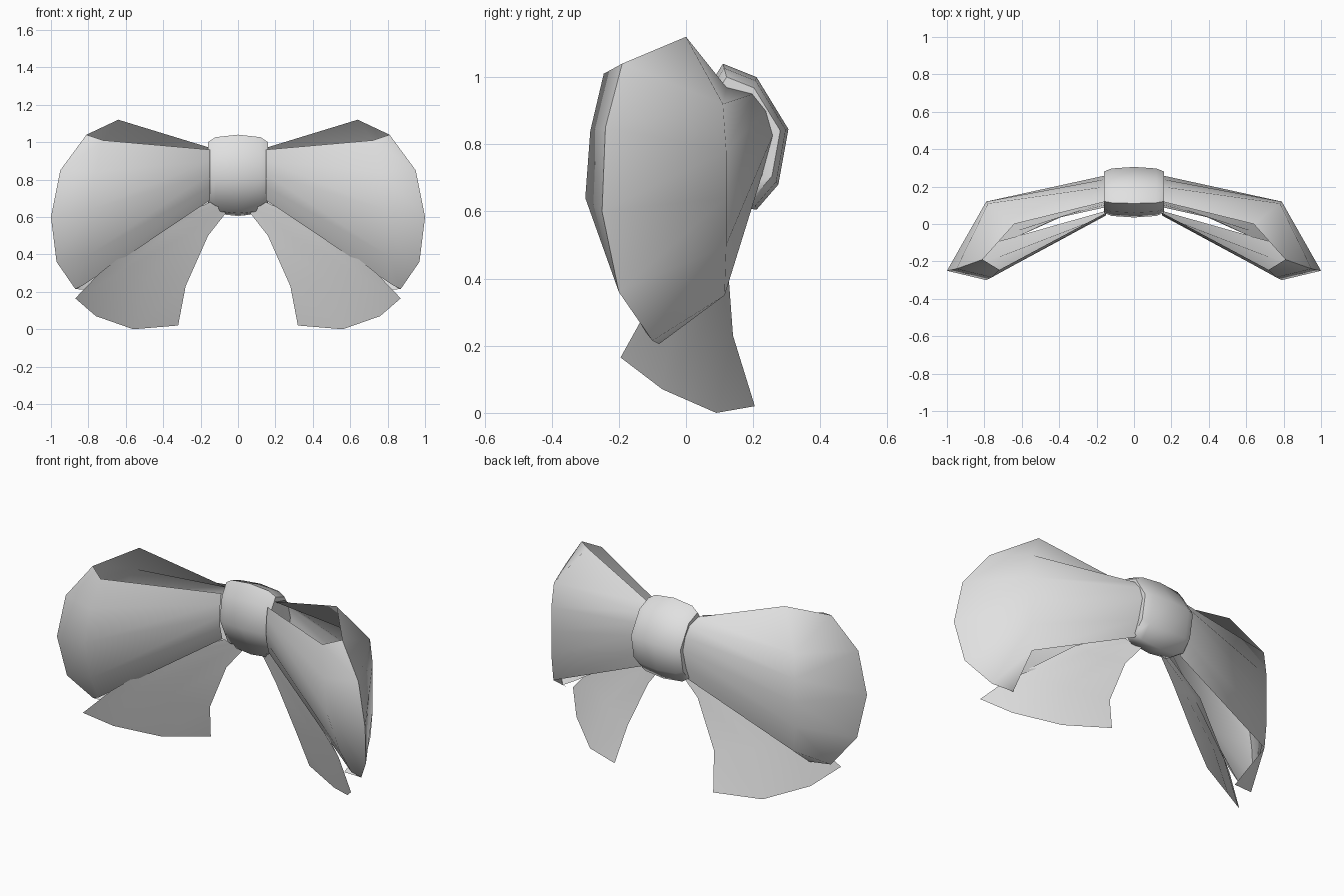
import bpy, bmesh, math

cube = bpy.data.objects.get("Cube")
if cube:
    bpy.data.objects.remove(cube, do_unlink=True)

grey = bpy.data.materials.new("light grey cloth")
grey.use_nodes = True
colour = (0.75, 0.75, 0.75, 1)
grey.diffuse_color = colour
grey.node_tree.nodes["Principled BSDF"].inputs["Base Color"].default_value = colour


def make_object(name, bm, mirror=False, angle=60):
    bmesh.ops.recalc_face_normals(bm, faces=bm.faces[:])
    if mirror:
        copy = bmesh.ops.duplicate(bm, geom=bm.verts[:] + bm.edges[:] + bm.faces[:])["geom"]
        for v in copy:
            if isinstance(v, bmesh.types.BMVert):
                v.co.x = -v.co.x
        bmesh.ops.reverse_faces(bm, faces=[f for f in copy if isinstance(f, bmesh.types.BMFace)])
    mesh = bpy.data.meshes.new(name)
    bm.to_mesh(mesh)
    bm.free()
    mesh.materials.append(grey)
    obj = bpy.data.objects.new(name, mesh)
    bpy.context.collection.objects.link(obj)
    bpy.ops.object.select_all(action="DESELECT")
    obj.select_set(True)
    bpy.context.view_layer.objects.active = obj
    bpy.ops.object.shade_smooth_by_angle(angle=math.radians(angle))


def add_points(bm, points):
    return [bm.verts.new(p) for p in points]


def bridge(bm, a, b):
    for i in range(len(a) - 1):
        bm.faces.new((a[i], a[i + 1], b[i + 1], b[i]))


# Knot: eight-sided barrel along the x axis, leaning slightly forward at the top
profile = [(.11, 1.04), (.21, 1.0), (.305, .845), (.275, .68),
           (.21, .605), (.12, .62), (.035, .8), (.06, .96)]
bm = bmesh.new()
rings = []
for x, size in ((-.16, .82), (-.12, .94), (0, 1), (.12, .94), (.16, .82)):
    ring = add_points(bm, [(x, .17 + (y - .17) * size, .82 + (z - .82) * size) for y, z in profile])
    rings.append(ring)
for a, b in zip(rings, rings[1:]):
    bridge(bm, a + a[:1], b + b[:1])
bm.faces.new(rings[0])
bm.faces.new(rings[-1])
make_object("knot", bm)

# Bow loops: cloth shells, open above and below, folded at the outer rim
front_near = [(.15, .06, .96), (.15, .05, .9), (.15, .045, .83), (.15, .05, .76), (.15, .07, .69)]
back_near = [(.15, .12, .97), (.15, .2, .95), (.15, .24, .9), (.15, .26, .83),
             (.15, .23, .72), (.15, .19, .63)]
front_wide = [(.72, -.245, 1.01), (.76, -.285, .84), (.79, -.3, .64), (.81, -.21, .39), (.82, -.12, .24)]
back_wide = [(.64, 0, 1.12), (.78, .11, .92), (.79, .12, .78), (.79, .12, .64),
             (.79, .12, .5), (.78, .115, .35)]
rim_points = [(.81, -.19, 1.04), (.95, -.24, .85), (1, -.25, .6), (.97, -.2, .36), (.87, -.1, .215)]

bm = bmesh.new()
fn, bn, fw, bw, rim = [add_points(bm, p) for p in
                       (front_near, back_near, front_wide, back_wide, rim_points)]
bridge(bm, fn, fw)
bridge(bm, fw, rim)
bridge(bm, bn, bw)
bridge(bm, bw[1:], rim)
tip = bm.verts.new((.745, -.08, .205))
bm.faces.new((bw[0], bw[1], rim[0]))
bm.faces.new((bw[-1], tip, rim[-1]))
make_object("bow_loops", bm, mirror=True)

# Ribbon tails: thin curved sheets flaring down from the knot
tail_rows = [
    [(.05, .14, .64), (.09, .12, .65), (.12, .1, .66), (.15, .09, .68)],
    [(.16, .12, .5), (.27, .08, .51), (.36, .05, .53), (.42, .03, .55)],
    [(.28, .14, .23), (.48, .06, .27), (.64, -.04, .3), (.74, -.12, .3)],
    [(.32, .205, .02), (.56, .09, 0), (.76, -.07, .07), (.87, -.195, .165)],
]
bm = bmesh.new()
rows = [add_points(bm, r) for r in tail_rows]
for a, b in zip(rows, rows[1:]):
    bridge(bm, a, b)
make_object("ribbon_tails", bm, mirror=True)
